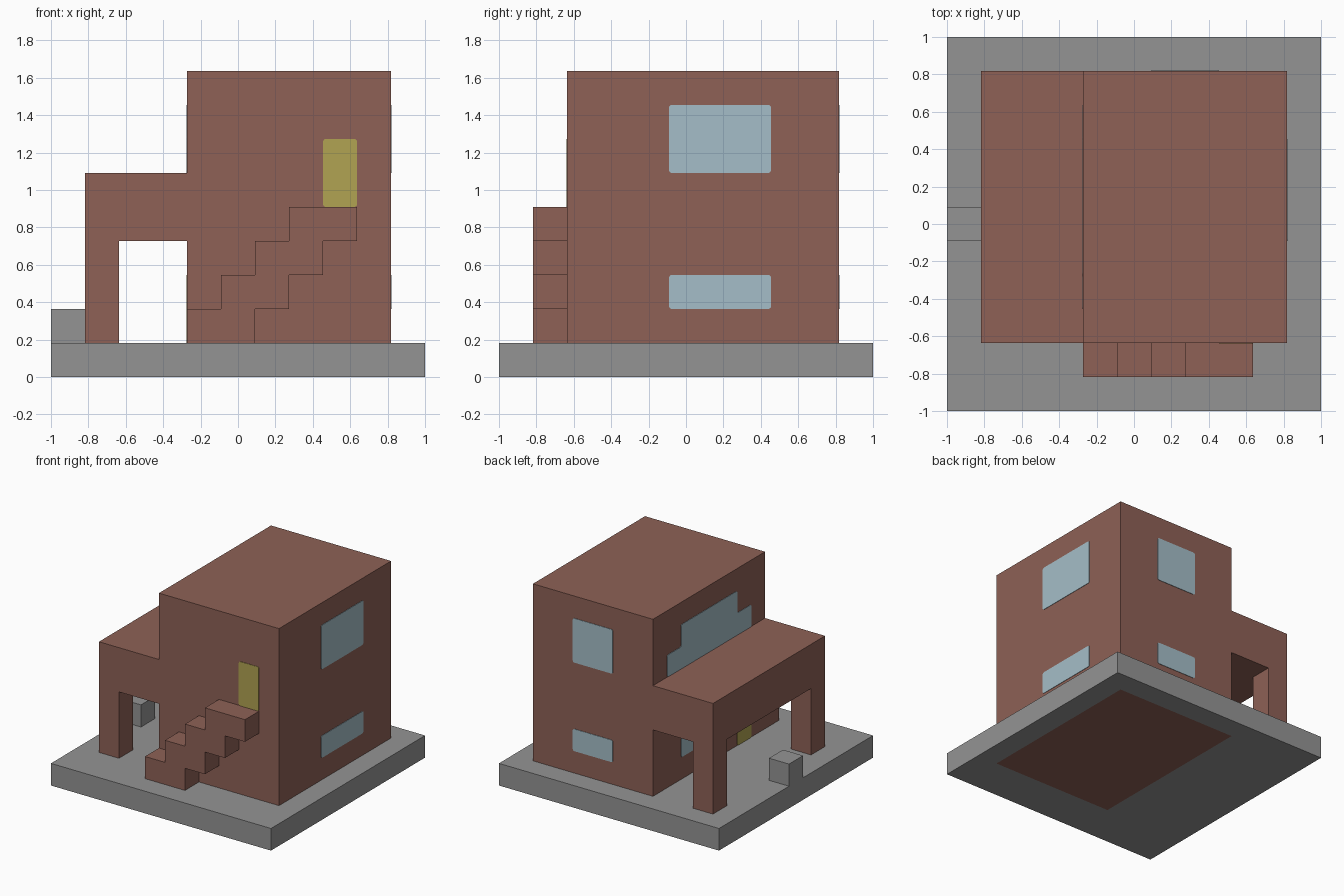
import bpy
import bmesh
from mathutils import Vector

cube = bpy.data.objects.get("Cube")
if cube:
    bpy.data.objects.remove(cube, do_unlink=True)

U = 2 / 11          # one building module
PLATE = 0.02        # window and door plate thickness, in modules


def material(name, rgb):
    linear = [((c / 255 + 0.055) / 1.055) ** 2.4 for c in rgb] + [1]
    mat = bpy.data.materials.new(name)
    mat.use_nodes = True
    mat.diffuse_color = linear
    mat.node_tree.nodes["Principled BSDF"].inputs["Base Color"].default_value = linear
    return mat


BRICK = material("brick brown", (142, 97, 86))
STONE = material("stone grey", (148, 148, 148))
GLASS = material("glass blue", (165, 190, 200))
DOOR = material("door yellow", (177, 163, 82))


def prism(name, outline, axis, lo, hi, mat, radius=0):
    """Extrude a side outline of (horizontal, height) points along x or y."""
    bm = bmesh.new()

    def place(a, b, t):
        return Vector((t, a, b) if axis == "x" else (a, t, b)) * U

    face = bm.faces.new([bm.verts.new(place(a, b, lo)) for a, b in outline])
    extruded = bmesh.ops.extrude_face_region(bm, geom=[face])["geom"]
    moved = [v for v in extruded if isinstance(v, bmesh.types.BMVert)]
    bmesh.ops.translate(bm, verts=moved, vec=place(0, 0, hi - lo))
    if radius:
        k = "xyz".index(axis)
        corners = [e for e in bm.edges
                   if abs(e.verts[0].co[k] - e.verts[1].co[k]) > 1e-5]
        bmesh.ops.bevel(bm, geom=corners, offset=radius * U, segments=3,
                        profile=0.5, affect="EDGES")
    bmesh.ops.recalc_face_normals(bm, faces=bm.faces)
    mesh = bpy.data.meshes.new(name)
    bm.to_mesh(mesh)
    bm.free()
    mesh.materials.append(mat)
    obj = bpy.data.objects.new(name, mesh)
    bpy.context.collection.objects.link(obj)
    return obj


def rect(a0, a1, b0, b1):
    return [(a0, b0), (a1, b0), (a1, b1), (a0, b1)]


def plate(name, outline, axis, wall, side, mat):
    lo, hi = sorted((wall, wall + side * PLATE))
    return prism(name, outline, axis, lo, hi, mat, radius=0.08)


# Ground slab, with the house floor showing on its underside
slab = prism("ground_slab", rect(-5.5, 5.5, 0, 1), "y", -5.5, 5.5, STONE)
slab.data.materials.append(BRICK)
bm = bmesh.new()
bm.from_mesh(slab.data)
for axis, cut in ((0, -1.5), (0, 4.5), (1, -3.5), (1, 4.5)):
    point = Vector((0, 0, 0))
    normal = Vector((0, 0, 0))
    point[axis] = cut * U
    normal[axis] = 1
    bmesh.ops.bisect_plane(bm, geom=bm.verts[:] + bm.edges[:] + bm.faces[:],
                           plane_co=point, plane_no=normal)
for f in bm.faces:
    c = f.calc_center_median() / U
    if c.z < 0.01 and -1.5 < c.x < 4.5 and -3.5 < c.y < 4.5:
        f.material_index = 1
bm.to_mesh(slab.data)
bm.free()

# Small block at the slab edge
prism("edge_block", rect(-5.5, -4.5, 1, 2), "y", -0.5, 0.5, STONE)

# House tower with the raised side wing as one outline
house = prism("house_body",
              [(-4.5, 1), (-4.5, 6), (-1.5, 6), (-1.5, 9), (4.5, 9),
               (4.5, 1), (-1.5, 1), (-1.5, 4), (-3.5, 4), (-3.5, 1)],
              "y", -3.5, 4.5, BRICK)

# Side opening that leaves two corner legs
cutter = prism("side_opening_cutter", rect(-2.5, 3.5, 0, 4), "x", -5, -3, BRICK)
cutter.hide_render = True
cutter.hide_viewport = True
cut = house.modifiers.new("side_opening", "BOOLEAN")
cut.operation = "DIFFERENCE"
cut.solver = "EXACT"
cut.object = cutter

# Outside stairs
rise = [(-1.5 + i, 1 + i + s) for i in range(4) for s in (0, 1)]
fall = [(0.5 + i, 2 + i - s) for i in reversed(range(4)) for s in (0, 1)]
prism("stairs", rise + fall, "y", -4.5, -3.5, BRICK)

# Doors
plate("front_door", rect(2.5, 3.5, 5, 7), "y", -3.5, -1, DOOR)
plate("carport_door", rect(-2.5, -1.5, 1, 3), "x", -1.5, -1, DOOR)

# Paired windows, upper and lower
for level, z0, z1 in (("upper", 6, 8), ("lower", 2, 3)):
    plate(level + "_left_window", rect(-0.5, 2.5, z0, z1), "x", 4.5, 1, GLASS)
    plate(level + "_back_window", rect(0.5, 2.5, z0, z1), "y", 4.5, 1, GLASS)

# Windows above and below the wing
plate("carport_window", rect(-0.5, 2.5, 2, 3), "x", -1.5, -1, GLASS)
plate("stepped_terrace_window",
      [(-2.5, 6), (3.5, 6), (3.5, 7), (2.5, 7),
       (2.5, 8), (-1.5, 8), (-1.5, 7), (-2.5, 7)], "x", -1.5, -1, GLASS)
